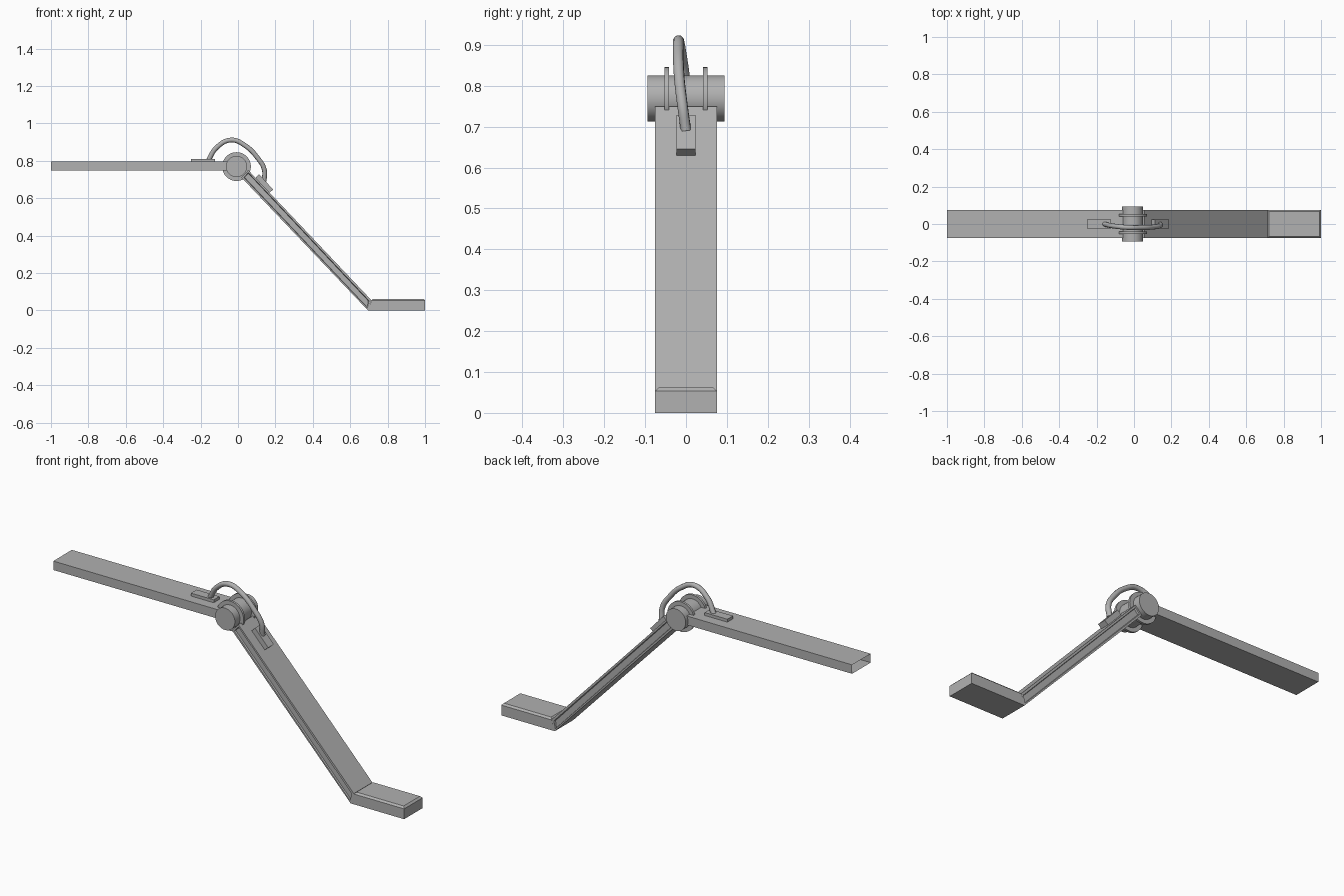
import bpy, bmesh, math
from mathutils import Matrix

if "Cube" in bpy.data.objects:
    bpy.data.objects.remove(bpy.data.objects["Cube"])

grey = bpy.data.materials.new("dark_grey")
grey.diffuse_color = (0.44, 0.44, 0.44, 1)
grey.use_nodes = True
grey.node_tree.nodes["Principled BSDF"].inputs["Base Color"].default_value = grey.diffuse_color


def finish(bm, name):
    bmesh.ops.recalc_face_normals(bm, faces=bm.faces)
    me = bpy.data.meshes.new(name)
    bm.to_mesh(me)
    bm.free()
    me.materials.append(grey)
    ob = bpy.data.objects.new(name, me)
    bpy.context.collection.objects.link(ob)
    return ob


def prism(pts, half):
    """Extrude an x-z outline symmetrically along y."""
    bm = bmesh.new()
    a = [bm.verts.new((x, -half, z)) for x, z in pts]
    b = [bm.verts.new((x, half, z)) for x, z in pts]
    bm.faces.new(a)
    bm.faces.new(b[::-1])
    n = len(pts)
    for i in range(n):
        j = (i + 1) % n
        bm.faces.new((a[j], a[i], b[i], b[j]))
    bmesh.ops.recalc_face_normals(bm, faces=bm.faces)
    return bm


def disc(name, y, radius, width):
    bm = bmesh.new()
    m = Matrix.Translation((-0.008, y, 0.769)) @ Matrix.Rotation(math.pi / 2, 4, 'X')
    bmesh.ops.create_cone(bm, cap_ends=True, segments=32, radius1=radius,
                          radius2=radius, depth=width, matrix=m)
    ob = finish(bm, name)
    bpy.context.view_layer.objects.active = ob
    ob.select_set(True)
    bpy.ops.object.shade_smooth_by_angle()
    ob.select_set(False)


HALF = 0.0755

# upper arm, with an open outer end
bm = prism([(-1, 0.749), (-0.03, 0.749), (-0.03, 0.795), (-1, 0.795)], HALF)
end = [f for f in bm.faces if f.normal.x < -0.9]
bmesh.ops.delete(bm, geom=end, context='FACES_ONLY')
finish(bm, "upper_arm")

# lower leg with recessed side panels
bm = prism([(0.018, 0.711), (0.695, 0.0), (0.713, 0.055), (0.055, 0.75)], HALF)
sides = [f for f in bm.faces if abs(f.normal.y) > 0.9]
bmesh.ops.inset_individual(bm, faces=sides, thickness=0.013, depth=0)
bmesh.ops.inset_individual(bm, faces=sides, thickness=0.004, depth=-0.008)
finish(bm, "lower_leg")

# foot with a chamfered top
bm = prism([(0.695, 0), (1, 0), (1, 0.053), (0.713, 0.053)], HALF)
top = [f for f in bm.faces if f.normal.z > 0.9]
bmesh.ops.inset_individual(bm, faces=top, thickness=0.013, depth=0.009)
finish(bm, "foot")

# knee hub and its two flanges
disc("hinge_hub", 0, 0.0565, 0.189)
for side, label in ((-1, "front"), (1, "back")):
    disc("hinge_flange_" + label, side * 0.047, 0.077, 0.012)

# cable mounting pads
finish(prism([(-0.252, 0.785), (-0.122, 0.785), (-0.122, 0.81), (-0.252, 0.81)], 0.023), "upper_pad")
finish(prism([(0.086, 0.70), (0.160, 0.622), (0.188, 0.646), (0.113, 0.728)], 0.023), "lower_pad")

# cable arching over the joint
path = [(-0.16, 0.0, 0.80), (-0.115, -0.01, 0.87), (-0.037, -0.018, 0.911),
        (0.04, -0.019, 0.88), (0.105, -0.016, 0.815), (0.14, -0.009, 0.755), (0.14, 0.0, 0.69)]
cu = bpy.data.curves.new("cable", 'CURVE')
cu.dimensions = '3D'
cu.bevel_depth = 0.013
cu.bevel_resolution = 3
cu.resolution_u = 8
cu.use_fill_caps = True
cu.materials.append(grey)
sp = cu.splines.new('BEZIER')
sp.bezier_points.add(len(path) - 1)
for p, co in zip(sp.bezier_points, path):
    p.co = co
    p.handle_left_type = p.handle_right_type = 'AUTO'
bpy.context.collection.objects.link(bpy.data.objects.new("cable", cu))
